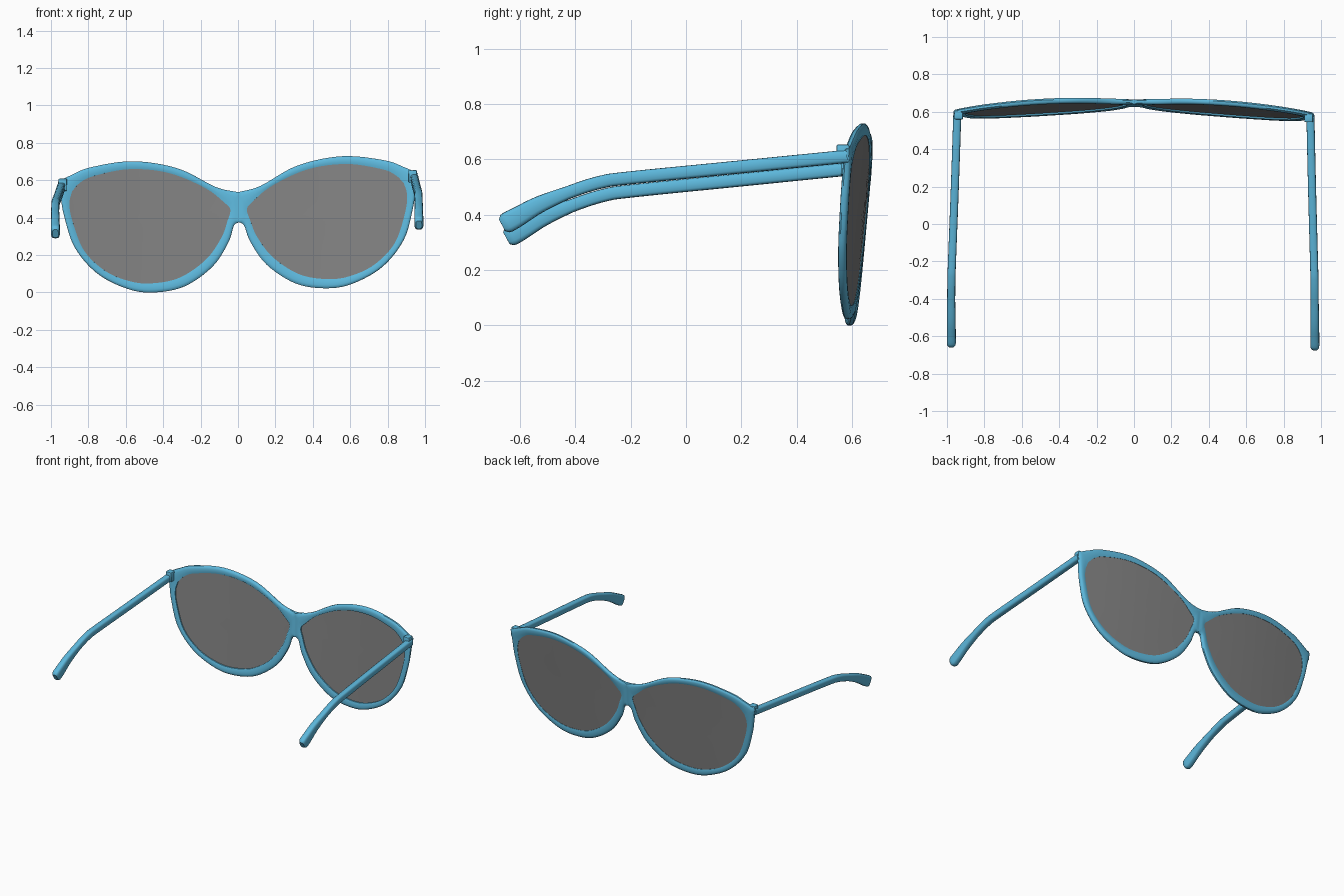
import bpy, bmesh, math
from mathutils import Vector, Euler

if "Cube" in bpy.data.objects:
    bpy.data.objects.remove(bpy.data.objects["Cube"])

PIVOT = Vector((0, 0, 0.37))
TILT = Euler((0, -0.024, -0.008))   # the glasses lie slightly askew


def material(name, color):
    m = bpy.data.materials.new(name)
    m.diffuse_color = color
    m.use_nodes = True
    m.node_tree.nodes["Principled BSDF"].inputs["Base Color"].default_value = m.diffuse_color
    return m


BLUE = material("blue_plastic", (0.11, 0.48, 0.72, 1))
SMOKE = material("smoked_lens", (0.22, 0.22, 0.22, 1))


def finish(bm, name, mat, angle=40):
    bmesh.ops.recalc_face_normals(bm, faces=bm.faces)
    me = bpy.data.meshes.new(name)
    bm.to_mesh(me)
    bm.free()
    me.materials.append(mat)
    ob = bpy.data.objects.new(name, me)
    bpy.context.collection.objects.link(ob)
    mod = ob.modifiers.new("mirror", 'MIRROR')
    mod.merge_threshold = 0.0005
    ob.rotation_euler = TILT
    ob.location = PIVOT - TILT.to_matrix() @ PIVOT + Vector((0, 0, -0.004))
    bpy.ops.object.select_all(action='DESELECT')
    ob.select_set(True)
    bpy.context.view_layer.objects.active = ob
    bpy.ops.object.shade_smooth_by_angle(angle=math.radians(angle))
    return ob


def spline(pts, n=6):
    """Catmull-Rom through the points, without the last point."""
    p = [Vector(q) for q in pts]
    p = [2 * p[0] - p[1]] + p + [2 * p[-1] - p[-2]]
    out = []
    for i in range(1, len(p) - 2):
        a, b, c, d = p[i - 1:i + 3]
        for k in range(n):
            t = k / n
            out.append(0.5 * (2 * b + (c - a) * t + (2 * a - 5 * b + 4 * c - d) * t * t
                              + (3 * b - a - 3 * c + d) * t ** 3))
    return out


def loft(bm, rings, closed=False):
    vs = [[bm.verts.new(v) for v in r] for r in rings]
    n = len(rings[0])
    for i in range(len(vs) - (0 if closed else 1)):
        a, b = vs[i], vs[(i + 1) % len(vs)]
        for j in range(n):
            bm.faces.new((a[j], a[(j + 1) % n], b[(j + 1) % n], b[j]))
    return vs


def surface(x, z, off=0.0):
    """Wrapped, leaning front surface of the glasses."""
    return Vector((x, 0.604 + 0.092 * z - 0.075 * x * x + off, z))


# matched outer and inner outlines of one rim (x, z)
outer = (spline([(0, .54), (.12, .571), (.32, .675), (.56, .719), (.785, .692), (.89, .653), (.963, .618)])
         + spline([(.963, .618), (.95, .54), (.932, .43), (.88, .265), (.765, .125), (.61, .04), (.47, .015),
                   (.3, .043), (.145, .147), (.058, .275), (.028, .36), (0, .38)])
         + [Vector((0, .38 + .16 * k / 12)) for k in range(12)])
inner = (spline([(.05, .464), (.17, .563), (.37, .652), (.58, .677), (.77, .645), (.845, .61), (.888, .565)])
         + spline([(.888, .565), (.903, .502), (.89, .41), (.832, .25), (.72, .136), (.59, .078), (.47, .064),
                   (.32, .092), (.18, .185), (.095, .3), (.06, .39), (.047, .425)])
         + spline([(.047, .425), (.044, .445), (.05, .464)]))

# frame: rounded rim section swept around the lens opening, mirrored at the bridge
section = [(0, -.006), (0, .006), (.12, .012), (.35, .015), (.75, .014), (1, .011),
           (1, -.011), (.75, -.014), (.35, -.015), (.12, -.012)]
rings = []
for o, i in zip(outer, inner):
    ring = []
    for s, off in section:
        if o.x < 1e-4 and s < 0.2:
            off = math.copysign(.013, off)
        p = o.lerp(i, s)
        ring.append(surface(p.x, p.y, off))
    rings.append(ring)
bm = bmesh.new()
loft(bm, rings, closed=True)
inside = [f for f in bm.faces if all(abs(v.co.x) < 1e-4 for v in f.verts)]
bmesh.ops.delete(bm, geom=inside, context='FACES')
finish(bm, "frame_front", BLUE)

# lenses: thin curved shells filling the openings
bm = bmesh.new()
mid = Vector((.49, .38))
for off in (.009, -.003):
    scales = (1, .75, .5, .25)
    vs = loft(bm, [[surface(*mid.lerp(p, s), off) for p in inner] for s in scales])
    c = bm.verts.new(surface(*mid, off))
    last = vs[-1]
    for j in range(len(last)):
        bm.faces.new((last[j], last[(j + 1) % len(last)], c))
finish(bm, "lenses", SMOKE)

# temples: rounded-rectangle section along a path that drops behind the ear
path = spline([(.944, .59, .592), (.955, .2, .553), (.968, -.2, .513), (.971, -.3, .498),
               (.972, -.4, .467), (.972, -.52, .418), (.972, -.6, .373), (.972, -.657, .342)], 5)
path.append(Vector((.972, -.657, .342)))
bm = bmesh.new()
rings = []
for k, p in enumerate(path):
    d = (path[min(k + 1, len(path) - 1)] - path[max(k - 1, 0)]).normalized()
    up = Vector((1, 0, 0)).cross(d).normalized()
    grow = min(1, max(0, (-.42 - p.y) / .2))
    w, h = .0215 + .003 * grow, .0235 + .014 * grow
    dist = (path[-1] - p).length
    if dist < .025:                       # rounded tip
        f = .65 + .35 * math.sqrt(max(0, 1 - (1 - dist / .025) ** 2))
        w, h = w * f, h * f
    ring = []
    for a in range(16):
        c, s = math.cos(a * math.pi / 8), math.sin(a * math.pi / 8)
        ring.append(p + Vector((1, 0, 0)) * w * math.copysign(abs(c) ** .6, c)
                    + up * h * math.copysign(abs(s) ** .6, s))
    rings.append(ring)
bm_rings = loft(bm, rings)
bm.faces.new(bm_rings[0])
bm.faces.new(bm_rings[-1])
finish(bm, "temples", BLUE)

# hinge blocks joining temples and frame
bm = bmesh.new()
bmesh.ops.create_cube(bm, size=1)
for v in bm.verts:
    v.co = Vector((.936 + v.co.x * .046, .575 + v.co.y * .046, .602 + v.co.z * .066))
bmesh.ops.bevel(bm, geom=bm.edges[:], offset=.006, segments=2, affect='EDGES', profile=.5)
finish(bm, "hinge_blocks", BLUE)
